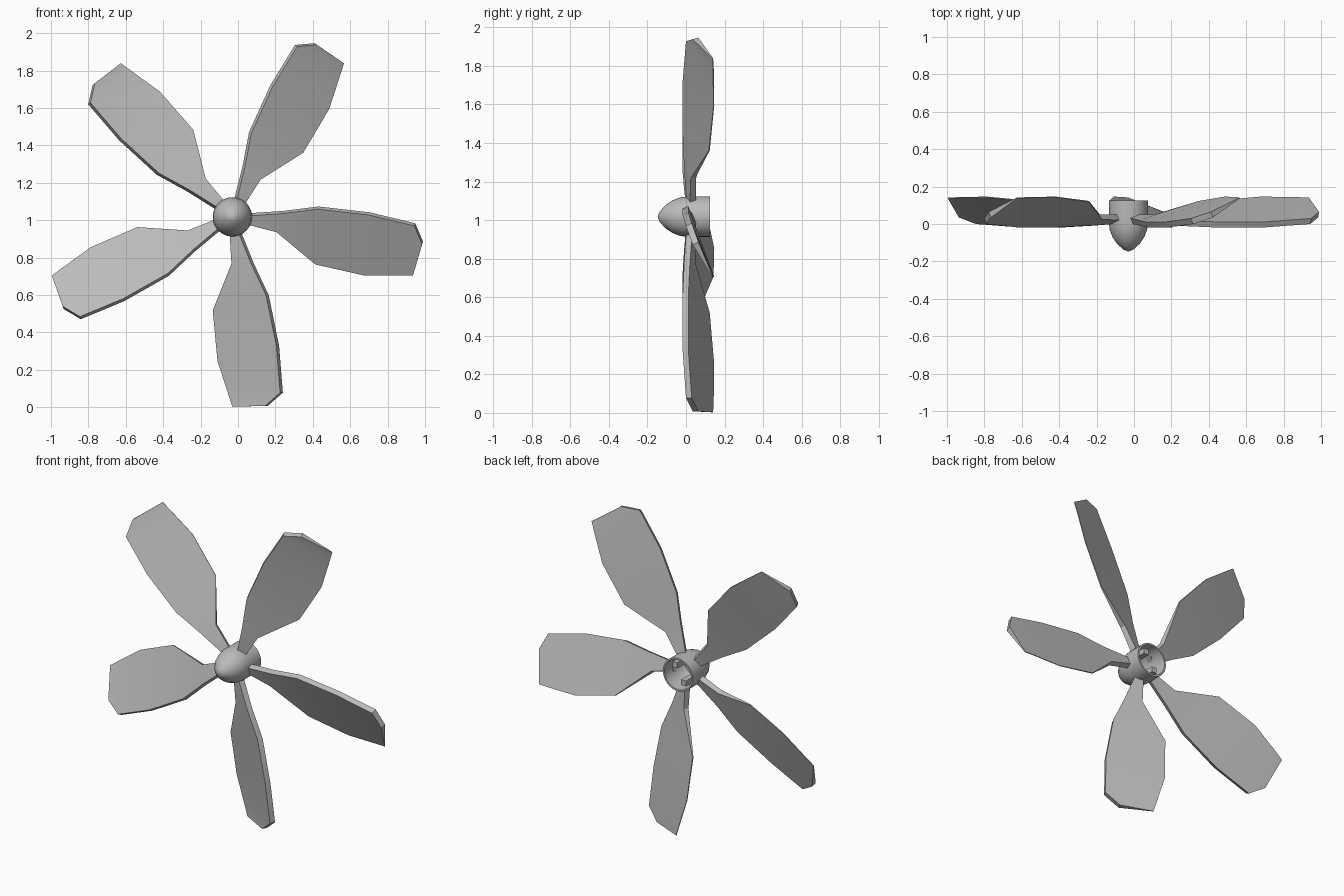
import bpy, bmesh, math
from mathutils import Matrix, Vector

cube = bpy.data.objects.get("Cube")
if cube:
    bpy.data.objects.remove(cube, do_unlink=True)

CENTRE = Vector((-0.03, 0, 1.018))

grey = bpy.data.materials.new("plain grey")
grey.use_nodes = True
COLOUR = (0.5, 0.5, 0.5, 1)
grey.diffuse_color = COLOUR
grey.node_tree.nodes["Principled BSDF"].inputs["Base Color"].default_value = COLOUR


def finish(bm, name, angle):
    """Turn a bmesh into a shaded object placed on the hub centre."""
    bmesh.ops.recalc_face_normals(bm, faces=bm.faces)
    mesh = bpy.data.meshes.new(name)
    bm.to_mesh(mesh)
    bm.free()
    mesh.materials.append(grey)
    obj = bpy.data.objects.new(name, mesh)
    bpy.context.collection.objects.link(obj)
    obj.location = CENTRE
    bpy.ops.object.select_all(action='DESELECT')
    obj.select_set(True)
    bpy.context.view_layer.objects.active = obj
    bpy.ops.object.shade_smooth_by_angle(angle=math.radians(angle))
    return obj


# Hub: pointed nose with a hollow cylinder open at the back
profile = [(0, -0.147), (0.025, -0.138), (0.06, -0.107), (0.085, -0.07),
           (0.1, -0.03), (0.105, 0.01), (0.105, 0.125), (0.094, 0.125),
           (0.094, 0.0), (0.075, -0.05), (0, -0.07)]
bm = bmesh.new()
verts = [bm.verts.new((r, y, 0)) for r, y in profile]
edges = [bm.edges.new(pair) for pair in zip(verts, verts[1:])]
bmesh.ops.spin(bm, geom=verts + edges, cent=(0, 0, 0), axis=(0, 1, 0),
               angle=math.tau, steps=32)
bmesh.ops.remove_doubles(bm, verts=bm.verts, dist=0.0005)
finish(bm, "hub", 40)

# Small mounting blocks inside the hub
for side, label in ((1, "upper"), (-1, "lower")):
    bm = bmesh.new()
    place = Matrix.Translation((0.03 * side, 0.035, 0.05 * side))
    bmesh.ops.create_cube(bm, size=1, matrix=place @ Matrix.Diagonal((0.035, 0.15, 0.035, 1)))
    finish(bm, label + "_mounting_block", 30)

# Blade stations from root to tip: (sideways, outward, depth, thickness)
leading = [(0.035, 0.09, 0.0, 0.035), (0.1, 0.25, -0.01, 0.033),
           (0.18, 0.42, -0.018, 0.033), (0.235, 0.69, -0.018, 0.033),
           (0.255, 0.94, 0.0, 0.033), (0.175, 1.01, 0.035, 0.033)]
trailing = [(-0.015, 0.09, 0.02, 0.035), (-0.005, 0.25, 0.025, 0.03),
            (-0.105, 0.5, 0.118, 0.006), (-0.08, 0.77, 0.143, 0.004),
            (-0.02, 0.955, 0.14, 0.004), (0, 1.015, 0.137, 0.004)]


def blade(name, turn):
    bm = bmesh.new()

    def pair(u, v, y, t):
        return (bm.verts.new((u, y, -v)),
                bm.verts.new((u + 0.45 * t, y + 0.9 * t, -v)))

    rings = []
    for lead, trail in zip(leading, trailing):
        (lf, lb), (tf, tb) = pair(*lead), pair(*trail)
        rings.append((lf, lb, tb, tf))
    for a, b in zip(rings, rings[1:]):
        for i in range(4):
            j = (i + 1) % 4
            bm.faces.new((a[i], a[j], b[j], b[i]))
    bm.faces.new(rings[0])
    bm.faces.new(rings[-1])
    finish(bm, name, 30).rotation_euler.y = turn


for k in range(5):
    blade("blade_%d" % (k + 1), k * math.tau / 5)
